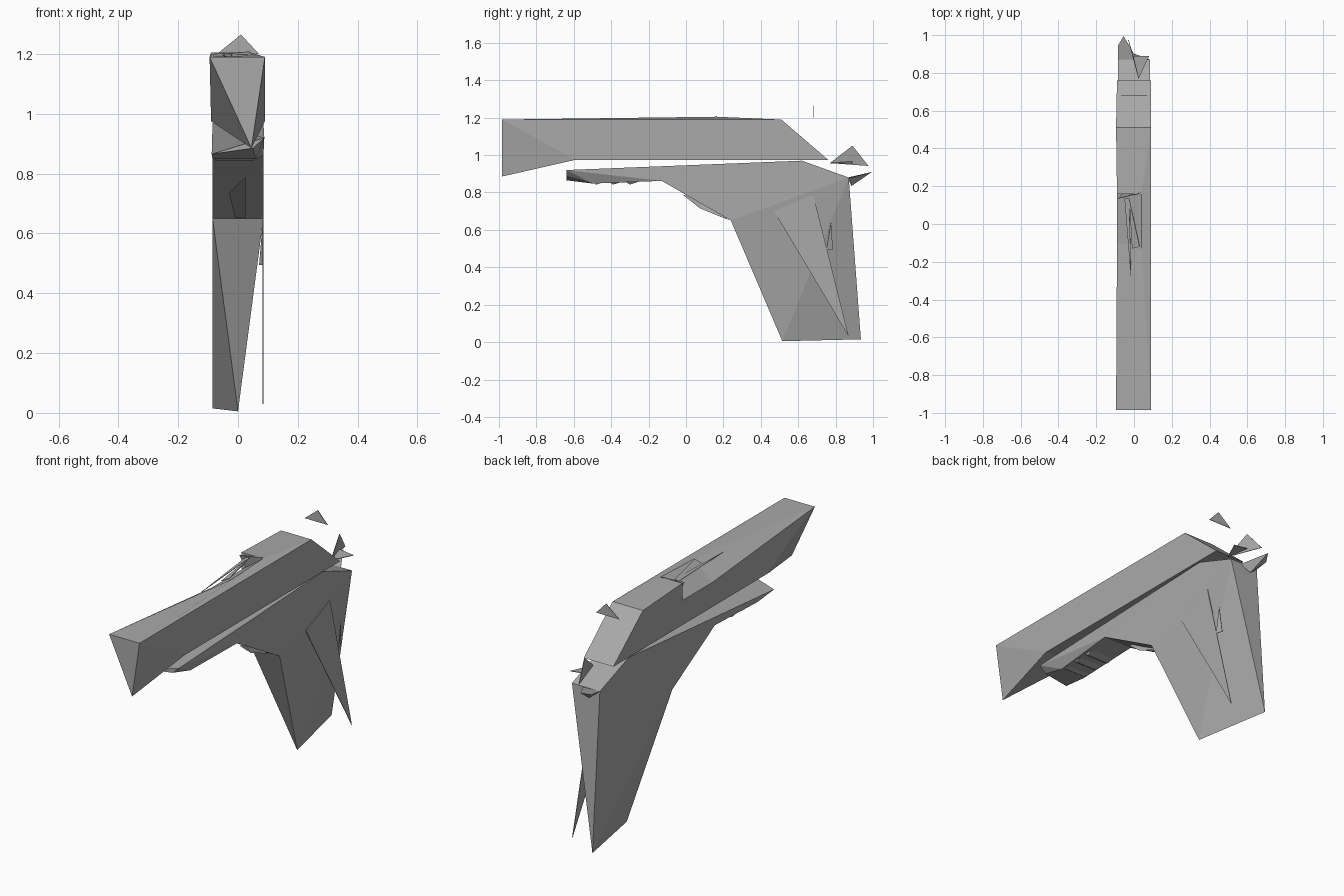
import bpy, bmesh
from mathutils import Vector

if "Cube" in bpy.data.objects:
    bpy.data.objects.remove(bpy.data.objects["Cube"], do_unlink=True)

grey = bpy.data.materials.new("gunmetal_grey")
grey.use_nodes = True
GREY = (0.40, 0.40, 0.40, 1)
grey.diffuse_color = GREY
grey.node_tree.nodes["Principled BSDF"].inputs["Base Color"].default_value = GREY


def build(name, points, faces, closed=True):
    """Make a flat-shaded object from a few corner points."""
    bm = bmesh.new()
    vs = [bm.verts.new(p) for p in points]
    for f in faces:
        bm.faces.new([vs[i] for i in f])
    if closed:
        bmesh.ops.recalc_face_normals(bm, faces=bm.faces)
    mesh = bpy.data.meshes.new(name)
    bm.to_mesh(mesh)
    bm.free()
    mesh.materials.append(grey)
    obj = bpy.data.objects.new(name, mesh)
    bpy.context.collection.objects.link(obj)
    return obj


def shard(name, a, b, c, thickness=0.003):
    """Make a thin triangular plate."""
    a, b, c = Vector(a), Vector(b), Vector(c)
    n = (b - a).cross(c - a).normalized() * thickness / 2
    pts = [p + n for p in (a, b, c)] + [p - n for p in (a, b, c)]
    return build(name, pts, [(0, 1, 2), (5, 4, 3), (0, 3, 4, 1), (1, 4, 5, 2), (2, 5, 3, 0)])


# Slide: flat left flank, right flank cut back to a diagonal with an ejection port
build("slide", [
    (-.095, -.985, 1.19), (.09, -.985, 1.19), (.045, -.985, .885),
    (.09, -.59, .975), (-.09, -.59, .975), (.09, .51, 1.19), (-.095, .51, 1.19),
    (.09, .76, .975), (-.09, .76, .975),
    (.04, -.12, 1.195), (.04, .16, 1.205), (-.09, .16, 1.205),
    (-.09, -.10, 1.11), (-.09, .16, 1.11)],
    [(0, 1, 9), (1, 5, 10, 9), (5, 6, 11, 10),      # top
     (1, 2, 3), (1, 3, 7, 5),                       # left flank
     (0, 2, 1), (5, 7, 8, 6),                       # muzzle and rear
     (6, 8, 13, 11), (10, 11, 13), (9, 10, 13, 12), # rear flank and port
     (0, 9, 12), (0, 12, 4), (12, 13, 8, 4),        # cut-back flank
     (0, 4, 2), (2, 4, 3), (3, 4, 8, 7)])           # underside

# Dust cover: its top slopes down to the right side
build("frame", [
    (.088, -.64, .92), (-.088, -.64, .865), (.06, -.50, .848), (-.085, -.50, .848),
    (.085, -.13, .862), (-.085, -.13, .862), (.085, .24, .65), (-.085, .24, .65),
    (.085, .62, .97), (-.085, .62, .97), (.085, .87, .88), (-.085, .87, .88),
    (.05, -.64, .885)],
    [(0, 1, 9, 8), (8, 9, 11, 10),
     (0, 12, 1), (12, 2, 3, 1), (0, 2, 12), (0, 4, 2), (2, 4, 5, 3), (4, 6, 7, 5),
     (0, 8, 4), (4, 8, 6), (6, 8, 10),
     (1, 3, 5), (1, 5, 9), (5, 7, 9), (7, 11, 9), (6, 10, 11, 7)])

# Grip: four upper corners twisting down to a single bottom edge
build("grip", [
    (.085, .24, .65), (-.085, .24, .65), (.085, .87, .88), (-.085, .87, .88),
    (0, .515, .005), (-.085, .935, .015)],
    [(0, 2, 3, 1), (0, 1, 4), (1, 5, 4), (1, 3, 5), (2, 5, 3), (0, 4, 2), (2, 4, 5)])

# Ribs under the dust cover
for i in range(3):
    y = -.50 + .09 * i
    build(f"rail_rib_{i + 1}", [
        (-.08, y, .855), (.06, y, .855), (.06, y + .06, .855), (-.08, y + .06, .855),
        (-.075, y + .02, .842), (.05, y + .02, .842)],
        [(0, 1, 2, 3), (0, 4, 5, 1), (2, 5, 4, 3), (0, 3, 4), (1, 5, 2)])

# Barrel strip lying along the cut-back flank
build("barrel_strip", [
    (.035, -.12, 1.193), (-.005, -.30, 1.175), (-.05, -.565, 1.165), (-.085, -.565, 1.13),
    (-.02, -.12, 1.155)],
    [(0, 1, 4), (1, 2, 3, 4), (0, 4, 3, 2, 1)])
shard("port_edge", (-.085, .135, 1.20), (.04, .165, 1.208), (-.06, .16, 1.12))
shard("chamber_edge", (-.05, .135, 1.195), (-.025, .135, 1.20), (-.015, -.30, 1.18))
shard("chamber_cover", (-.025, .135, 1.20), (.03, -.12, 1.198), (-.01, -.13, 1.18))

# Grip panel and small side catch
shard("grip_panel", (.083, .47, .70), (.083, .68, .79), (.083, .87, .03))
shard("side_catch", (.084, .775, .64), (.084, .75, .495), (.072, .785, .495))

# Trigger sliver just ahead of the grip front
build("trigger", [
    (.025, -.02, .79), (-.03, .075, .735), (.025, .075, .715), (-.01, .23, .652),
    (.025, .23, .652), (0, .08, .76)],
    [(0, 1, 5), (0, 5, 2), (1, 3, 5), (3, 4, 5), (4, 2, 5), (0, 2, 4, 3, 1)])

# Rear sight, hammer and beavertail slivers
shard("rear_sight", (-.07, .68, 1.20), (.07, .68, 1.20), (.01, .68, 1.265))
shard("hammer", (.025, .77, .957), (-.005, .89, 1.05), (-.03, .975, .942))
shard("hammer_spur", (.025, .77, .957), (.08, .89, .955), (-.005, .89, .965))
build("beavertail", [
    (-.085, .865, .88), (.02, .865, .875), (-.03, .885, .835), (-.055, .995, .91),
    (-.085, .945, .89)],
    [(0, 1, 3, 4), (1, 2, 3), (2, 4, 3), (0, 4, 2), (0, 2, 1)])
